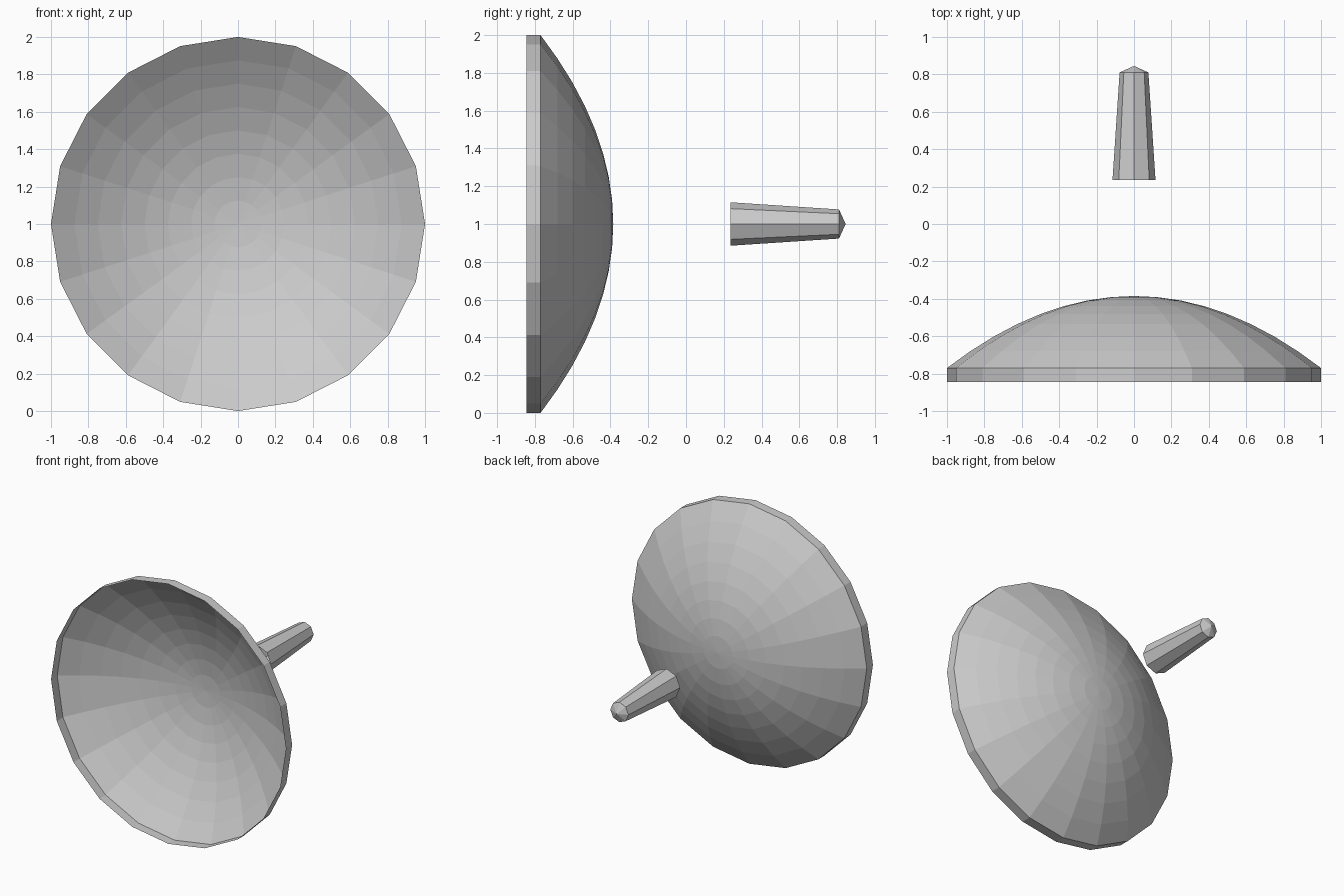
import bpy, bmesh
from math import sin, cos, tau

if "Cube" in bpy.data.objects:
    bpy.data.objects.remove(bpy.data.objects["Cube"])

AXIS_Z = 1.0


def lathe(name, profile, sides):
    """Spin (radius, y) points around the horizontal y axis; radius 0 makes a pole."""
    bm = bmesh.new()
    rings = []
    for r, y in profile:
        if r == 0:
            rings.append([bm.verts.new((0, y, AXIS_Z))] * sides)
        else:
            rings.append([bm.verts.new((r * cos(tau * i / sides), y,
                                        AXIS_Z + r * sin(tau * i / sides)))
                          for i in range(sides)])
    for a, b in zip(rings, rings[1:]):
        for i in range(sides):
            j = (i + 1) % sides
            corners = dict.fromkeys((a[i], a[j], b[j], b[i]))
            bm.faces.new(list(corners))
    bmesh.ops.recalc_face_normals(bm, faces=bm.faces)
    mesh = bpy.data.meshes.new(name)
    bm.to_mesh(mesh)
    bm.free()
    obj = bpy.data.objects.new(name, mesh)
    bpy.context.collection.objects.link(obj)
    return obj


# Parabolic dish: thin shell with eight rings and a short straight rim, open at the front
bowl = [(k / 8, -0.385 - 0.385 * (k / 8) ** 2) for k in range(9)]
lathe("dish", bowl + [(1.0, -0.845)], 20)

# Tapered feed rod behind the dish, with a pointed tip
lathe("feed_rod", [(0.115, 0.235), (0.077, 0.81), (0, 0.845)], 8)
